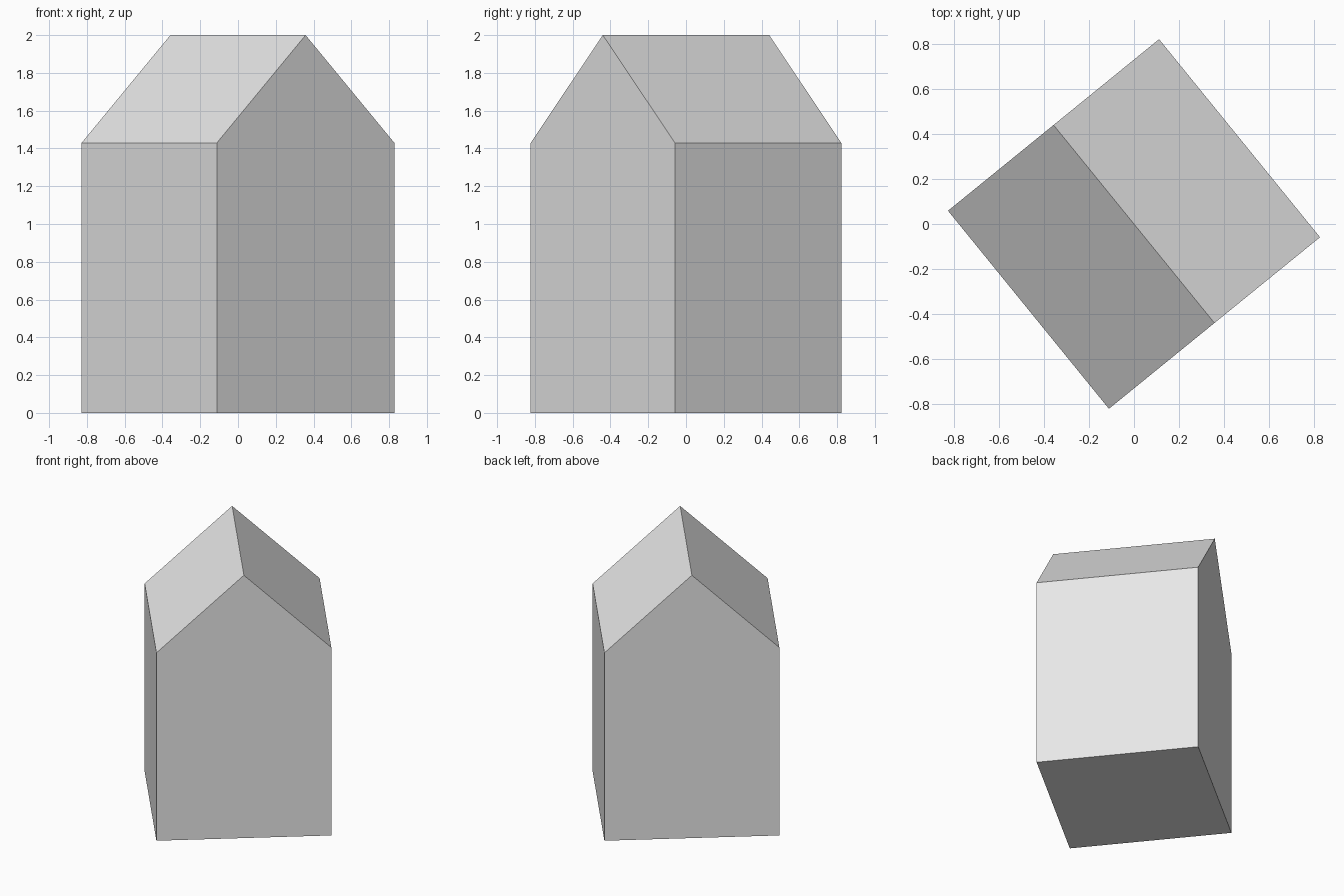
import bpy
import bmesh
from math import radians
from mathutils import Matrix, Vector

if "Cube" in bpy.data.objects:
    bpy.data.objects.remove(bpy.data.objects["Cube"], do_unlink=True)

# House proportions
WIDTH, DEPTH = 1.21, 1.135
EAVES, RIDGE = 1.43, 2.0
TURN = radians(39.1)

# Plain grey surface
grey = bpy.data.materials.new("light_grey")
grey.use_nodes = True
grey.diffuse_color = (0.8, 0.8, 0.8, 1)
grey.node_tree.nodes["Principled BSDF"].inputs["Base Color"].default_value = grey.diffuse_color

# Gable profile, extruded along the ridge
w = WIDTH / 2
profile = [(-w, 0), (w, 0), (w, EAVES), (0, RIDGE), (-w, EAVES)]
bm = bmesh.new()
gable = bm.faces.new([bm.verts.new((x, -DEPTH / 2, z)) for x, z in profile])
extruded = bmesh.ops.extrude_face_region(bm, geom=[gable], use_keep_orig=True)
back = [v for v in extruded["geom"] if isinstance(v, bmesh.types.BMVert)]
bmesh.ops.translate(bm, verts=back, vec=Vector((0, DEPTH, 0)))
bmesh.ops.recalc_face_normals(bm, faces=bm.faces)

# Turn the whole house about its vertical axis
bmesh.ops.transform(bm, matrix=Matrix.Rotation(TURN, 4, "Z"), verts=bm.verts)

mesh = bpy.data.meshes.new("gabled_house")
bm.to_mesh(mesh)
bm.free()
mesh.materials.append(grey)
bpy.context.collection.objects.link(bpy.data.objects.new("gabled_house", mesh))
